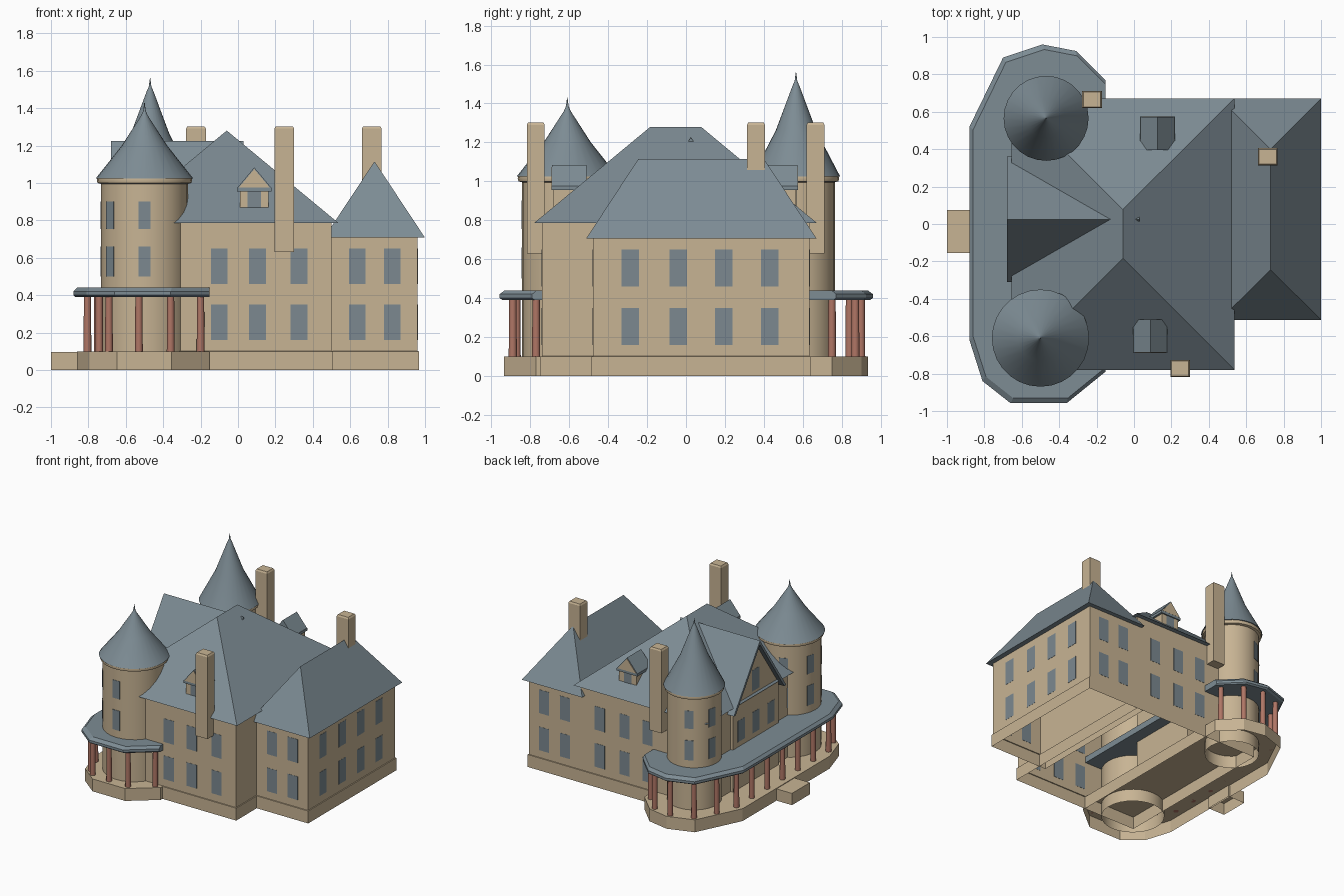
import bpy, bmesh, math
from mathutils import Matrix, Vector

old = bpy.data.objects.get("Cube")
if old:
    bpy.data.objects.remove(old, do_unlink=True)


def material(name, rgb):
    m = bpy.data.materials.new(name)
    m.use_nodes = True
    m.diffuse_color = (*rgb, 1)
    m.node_tree.nodes["Principled BSDF"].inputs["Base Color"].default_value = (*rgb, 1)
    return m


STONE = material("tan stone", (0.575, 0.455, 0.295))
SLATE = material("slate roof", (0.205, 0.262, 0.296))
GLASS = material("window glass", (0.20, 0.25, 0.28))
WOOD = material("red brown wood", (0.43, 0.18, 0.13))


def loft(name, loops, mat, bottom=True, top=True, smooth=False):
    """Skin a stack of equal-length point loops."""
    bm = bmesh.new()
    rings = [[bm.verts.new(p) for p in loop] for loop in loops]
    n = len(rings[0])
    for a, b in zip(rings, rings[1:]):
        for i in range(n):
            j = (i + 1) % n
            bm.faces.new((a[i], a[j], b[j], b[i]))
    if bottom:
        bm.faces.new(rings[0][::-1])
    if top:
        bm.faces.new(rings[-1])
    bmesh.ops.remove_doubles(bm, verts=bm.verts, dist=1e-5)
    bmesh.ops.recalc_face_normals(bm, faces=bm.faces)
    me = bpy.data.meshes.new(name)
    bm.to_mesh(me)
    bm.free()
    me.materials.append(mat)
    ob = bpy.data.objects.new(name, me)
    bpy.context.collection.objects.link(ob)
    if smooth:
        bpy.ops.object.select_all(action='DESELECT')
        bpy.context.view_layer.objects.active = ob
        ob.select_set(True)
        bpy.ops.object.shade_smooth_by_angle(angle=math.radians(40))
    return ob


def rect(x0, x1, y0, y1, z):
    return [(x0, y0, z), (x1, y0, z), (x1, y1, z), (x0, y1, z)]


def box(name, x0, x1, y0, y1, z0, z1, mat, **kw):
    return loft(name, [rect(x0, x1, y0, y1, z0), rect(x0, x1, y0, y1, z1)], mat, **kw)


def house_block(name, x0, x1, y0, y1, z1):
    """Hollow walls rising from a slightly wider plinth."""
    e = 0.007
    wide = (x0, x1 + e, y0 - e, y1 + e)
    loft(name, [rect(*wide, 0), rect(*wide, 0.10), rect(x0, x1, y0, y1, 0.101),
                rect(x0, x1, y0, y1, z1)], STONE, bottom=False)


def hip_roof(name, x0, x1, y0, y1, z0, ridge_x, ry0, ry1, z1):
    return loft(name, [rect(x0, x1, y0, y1, z0), rect(ridge_x, ridge_x, ry0, ry1, z1)],
                SLATE, top=False)


def revolve(name, cx, cy, profile, mat, sides=28, **kw):
    turn = [2 * math.pi * i / sides for i in range(sides)]
    return loft(name, [[(cx + r * math.cos(t), cy + r * math.sin(t), z) for t in turn]
                       for r, z in profile], mat, smooth=True, **kw)


def window(name, x, y, z0, z1, angle, w=0.09):
    """Thin pane facing the given compass angle in degrees."""
    ob = box(name, -0.0015, 0.0015, -w / 2, w / 2, z0, z1, GLASS)
    ob.data.transform(Matrix.Translation(Vector((x, y, 0)))
                      @ Matrix.Rotation(math.radians(angle), 4, 'Z'))


def chevron(half, z0, z1, t):
    """Cross-section of a thin gable roof, as (across, z)."""
    return [(-half, z0), (0, z1), (half, z0), (half - t, z0), (0, z1 - t * 1.3), (t - half, z0)]


# Main house and side wing
house_block("main_walls", -0.62, 0.50, -0.74, 0.635, 0.79)
house_block("wing_walls", 0.45, 0.96, -0.478, 0.635, 0.71)
hip_roof("main_roof", -0.655, 0.537, -0.78, 0.672, 0.786, -0.06, -0.183, 0.077, 1.28)
hip_roof("wing_roof", 0.46, 1.0, -0.512, 0.67, 0.707, 0.73, -0.245, 0.40, 1.115)

# Wall windows
for z0, z1 in ((0.16, 0.35), (0.46, 0.65)):
    for x in (-0.10, 0.105, 0.327):
        window("main_front_window", x, -0.74, z0, z1, -90)
        window("main_back_window", x, 0.635, z0, z1, 90)
    for x in (0.638, 0.825):
        window("wing_front_window", x, -0.478, z0, z1, -90)
        window("wing_back_window", x, 0.635, z0, z1, 90)
    for y in (-0.287, -0.04, 0.195, 0.43):
        window("wing_side_window", 0.96, y, z0, z1, 0)

# Cross gable between the towers
GY = 0.025
bay = [(-0.29, 0.10), (0.29, 0.10), (0.29, 0.77), (0, 1.19), (-0.29, 0.77)]
loft("gable_bay_walls", [[(x, GY + a, z) for a, z in bay] for x in (-0.64, -0.25)], STONE)
loft("gable_roof", [[(x, GY + a, z) for a, z in chevron(0.335, 0.74, 1.225, 0.025)]
                    for x in (-0.68, 0.03)], SLATE)
window("gable_window", -0.64, GY, 0.82, 0.99, 180)
for y in (-0.17, 0.02, 0.21):
    window("bay_window", -0.64, y, 0.48, 0.65, 180)

# Dormers at front and back
for side, cx, face in ((-1, 0.087, -0.68), (1, 0.125, 0.565)):
    tag = "front" if side < 0 else "back"
    back = face - side * 0.17
    y0, y1 = sorted((face, back))
    box(tag + "_dormer_walls", cx - 0.077, cx + 0.077, y0, y1, 0.80, 0.96, STONE)
    box(tag + "_dormer_eave", cx - 0.093, cx + 0.093, y0 - 0.01, y1 + 0.01, 0.955, 0.975, SLATE)
    loft(tag + "_dormer_roof", [[(cx - 0.093, y, 0.972), (cx + 0.093, y, 0.972), (cx, y, 1.083)]
                                for y in (face + side * 0.008, back)], SLATE)
    loft(tag + "_dormer_pediment", [[(cx - 0.083, y, 0.975), (cx + 0.083, y, 0.975), (cx, y, 1.074)]
                                    for y in (face + side * 0.011, face)], STONE)
    window(tag + "_dormer_window", cx, face, 0.87, 0.955, side * 90, 0.07)

# Chimneys
for name, cx, cy, z0 in (("front_chimney", 0.247, -0.772, 0.63),
                         ("back_chimney", -0.225, 0.665, 0.63),
                         ("wing_chimney", 0.715, 0.36, 0.80)):
    w, d = 0.053, 0.046
    loft(name, [rect(cx - w * s, cx + w * s, cy - d * s, cy + d * s, z)
                for s, z in ((1, z0), (1, 1.29), (0.86, 1.303))], STONE)

# Round towers with conical roofs
for name, cx, cy, r, tip, angles in (
        ("front_tower", -0.50, -0.61, 0.233, 1.43, (114, 166, 218, 270)),
        ("back_tower", -0.47, 0.565, 0.20, 1.56, (114, 166))):
    revolve(name + "_wall", cx, cy, [(r, 0), (r, 1.0)], STONE, bottom=False)
    revolve(name + "_cornice", cx, cy,
            [(r, 0.995), (r + 0.018, 1.0), (r + 0.022, 1.015), (r + 0.018, 1.03)], STONE)
    revolve(name + "_roof", cx, cy,
            [(r + 0.027, 1.025), (r * 0.52, tip - 0.23 * (tip - 1.0) / 0.43), (0.018, tip - 0.07),
             (0.007, tip - 0.045), (0.001, tip)], SLATE)
    for a in angles:
        t = math.radians(a)
        for z0, z1 in ((0.50, 0.66), (0.755, 0.90)):
            window(name + "_window", cx + r * math.cos(t), cy + r * math.sin(t), z0, z1, a, 0.065)

# Veranda: hollow terrace, flat roof and posts
END = -0.153
outline = [(END, -0.79), (END, 0.77), (-0.31, 0.925), (-0.49, 0.96), (-0.70, 0.89),
           (-0.88, 0.52), (-0.88, -0.62), (-0.81, -0.84), (-0.66, -0.958), (-0.36, -0.958)]


def ring(scale, z):
    return [(END + (x - END) * scale, y * scale, z) for x, y in outline]


loft("terrace", [ring(0.975, 0), ring(0.975, 0.10)], STONE, bottom=False)
loft("veranda_roof", [ring(0.985, 0.39), ring(1, 0.40), ring(1, 0.42), ring(0.972, 0.44)], SLATE)
box("entrance_step", -1.0, -0.85, -0.155, 0.075, 0, 0.095, STONE, bottom=False)

posts = [(-0.805, 0.505 - 0.196 * i) for i in range(7)]
posts += [(-0.742, -0.82), (-0.69, -0.87), (-0.53, -0.89), (-0.36, -0.89), (-0.20, -0.77)]
posts += [(-0.75, 0.68), (-0.66, 0.84), (-0.49, 0.90), (-0.33, 0.87), (-0.21, 0.75)]
for x, y in posts:
    revolve("veranda_post", x, y, [(0.021, 0.10), (0.019, 0.392)], WOOD, sides=12)
